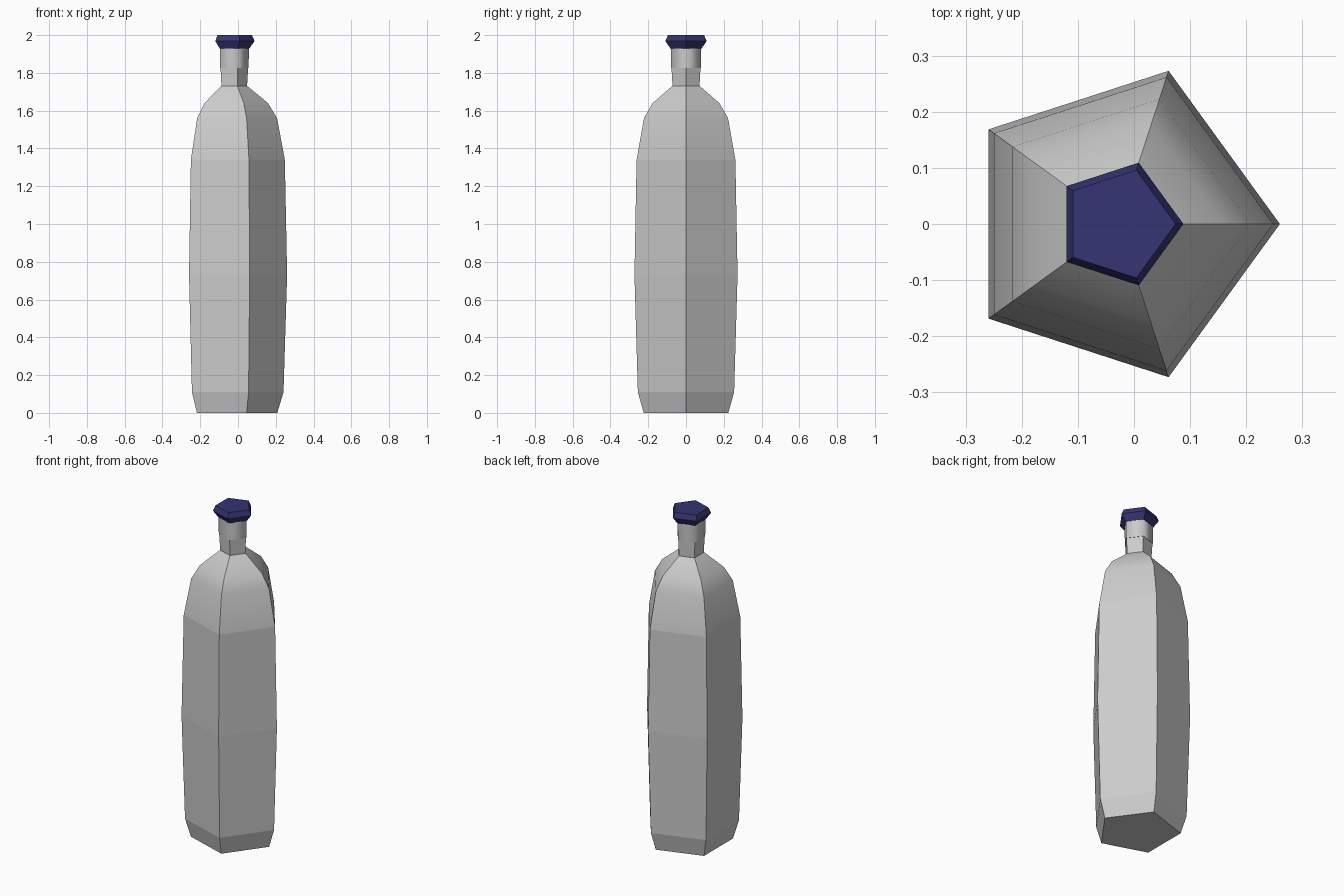
import bpy, bmesh
from math import cos, sin, pi

if "Cube" in bpy.data.objects:
    bpy.data.objects.remove(bpy.data.objects["Cube"])

AXIS_X = -0.027   # five-sided axis, offset so the bounds are centred
SIDES = 5


def lathe(name, profile, smooth_from=None, soft_edges_from=None):
    """Five-sided solid from (radius, z) rings; bands above smooth_from shade smooth."""
    bm = bmesh.new()
    rings = [[bm.verts.new((AXIS_X + r * cos(2 * pi * i / SIDES),
                            r * sin(2 * pi * i / SIDES), z))
              for i in range(SIDES)] for r, z in profile]
    bm.faces.new(rings[0][::-1])
    bm.faces.new(rings[-1])
    for k, (a, b) in enumerate(zip(rings, rings[1:])):
        for i in range(SIDES):
            j = (i + 1) % SIDES
            f = bm.faces.new((a[i], a[j], b[j], b[i]))
            f.smooth = smooth_from is not None and profile[k][1] >= smooth_from
    # corner edges stay crisp except in the soft upper band
    for k, (a, b) in enumerate(zip(rings, rings[1:])):
        for i in range(SIDES):
            e = bm.edges.get((a[i], b[i]))
            e.smooth = soft_edges_from is not None and profile[k][1] >= soft_edges_from
    mesh = bpy.data.meshes.new(name)
    bm.to_mesh(mesh)
    bm.free()
    obj = bpy.data.objects.new(name, mesh)
    bpy.context.collection.objects.link(obj)
    return obj


# bottle body, shoulder and lower neck
lathe("bottle_body", [(0.235, 0), (0.268, 0.11), (0.287, 0.73), (0.275, 1.34),
                      (0.234, 1.56), (0.186, 1.64), (0.077, 1.73)],
      smooth_from=1.33)
lathe("lower_neck", [(0.075, 1.73), (0.081, 1.83)])

# softly shaded upper neck
lathe("upper_neck", [(0.083, 1.825), (0.085, 1.93)],
      smooth_from=1.8, soft_edges_from=1.8)

# stopper
cap = lathe("cap", [(0.087, 1.93), (0.115, 1.968), (0.101, 2.0)])
mat = bpy.data.materials.new("dark_blue")
mat.diffuse_color = (0.035, 0.035, 0.17, 1)
mat.use_nodes = True
mat.node_tree.nodes["Principled BSDF"].inputs["Base Color"].default_value = mat.diffuse_color
cap.data.materials.append(mat)
